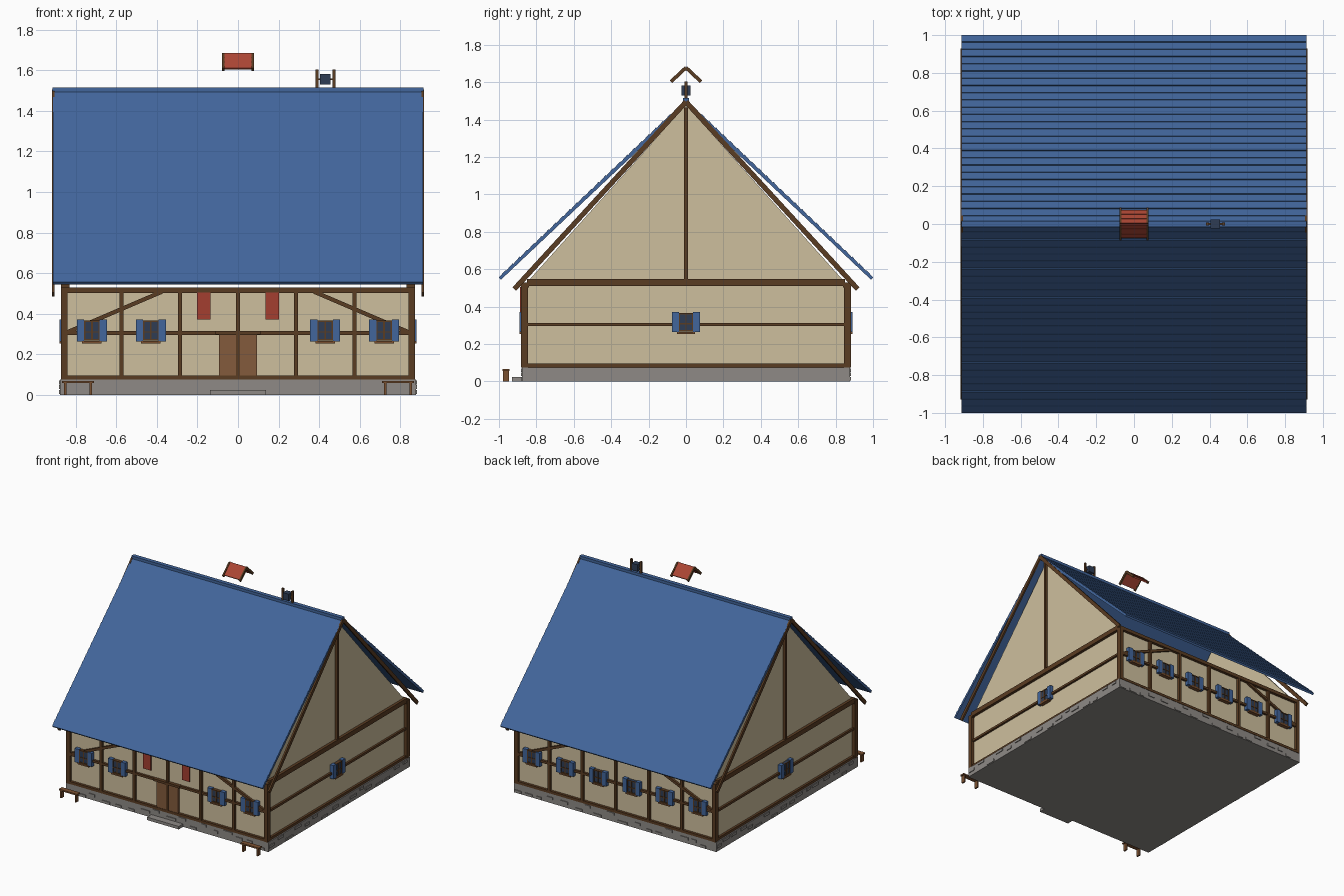
import bpy, bmesh, math, random
from mathutils import Matrix, Vector

if "Cube" in bpy.data.objects:
    bpy.data.objects.remove(bpy.data.objects["Cube"])

random.seed(4)


def mat(name, r, g, b):
    m = bpy.data.materials.new(name)
    lin = [((c / 255 + 0.055) / 1.055) ** 2.4 for c in (r, g, b)]
    m.diffuse_color = (*lin, 1)
    m.use_nodes = True
    m.node_tree.nodes["Principled BSDF"].inputs["Base Color"].default_value = m.diffuse_color
    return m


PLASTER = mat("plaster", 206, 191, 157)
TIMBER = mat("dark timber", 90, 60, 34)
BLUE = mat("roof blue", 66, 102, 156)
GLASS = mat("dark glass", 46, 60, 84)
STONE = mat("stone", 142, 138, 134)
DOOR = mat("door wood", 131, 91, 60)
RED = mat("banner red", 164, 62, 48)
TILE = mat("red tile", 172, 70, 52)
BENCH = mat("bench wood", 122, 80, 48)


def finish(name, bm, m):
    bmesh.ops.recalc_face_normals(bm, faces=bm.faces)
    me = bpy.data.meshes.new(name)
    bm.to_mesh(me)
    bm.free()
    me.materials.append(m)
    ob = bpy.data.objects.new(name, me)
    bpy.context.collection.objects.link(ob)
    return ob


def boxes(name, m, items, M=Matrix()):
    """Boxes given as x0,x1,y0,y1,z0,z1, or as ready-made matrices of a unit cube."""
    bm = bmesh.new()
    for it in items:
        if not isinstance(it, Matrix):
            a, b, c, d, e, f = it
            it = Matrix.Translation(((a + b) / 2, (c + d) / 2, (e + f) / 2)) @ \
                Matrix.Diagonal((b - a, d - c, f - e, 1))
        bmesh.ops.create_cube(bm, size=1, matrix=M @ it)
    return finish(name, bm, m)


def bar(u0, z0, u1, z1, width, y0, y1):
    """Slanting bar in an x-z plane, from y0 to y1."""
    length = math.hypot(u1 - u0, z1 - z0)
    return Matrix.Translation(((u0 + u1) / 2, (y0 + y1) / 2, (z0 + z1) / 2)) @ \
        Matrix.Rotation(-math.atan2(z1 - z0, u1 - u0), 4, 'Y') @ \
        Matrix.Diagonal((length, y1 - y0, width, 1))


def prism(name, m, profile, x0, x1):
    """Extrude a y-z profile along x."""
    bm = bmesh.new()
    f = bm.faces.new([bm.verts.new((x0, y, z)) for y, z in profile])
    r = bmesh.ops.extrude_face_region(bm, geom=[f])
    vs = [g for g in r["geom"] if isinstance(g, bmesh.types.BMVert)]
    bmesh.ops.translate(bm, vec=(x1 - x0, 0, 0), verts=vs)
    return finish(name, bm, m)


def lapped(name, m, eave, ridge, rows, thick, lip, x0, x1):
    """Roof slope whose courses rise slightly toward their upper edge, on both sides."""
    for s, label in ((-1, "front"), (1, "back")):
        e, r = Vector(eave), Vector(ridge)
        d = (r - e).normalized()
        n = Vector((d.y, -d.x))
        pts = [e - n * thick, e]
        for i in range(1, rows + 1):
            p = e.lerp(r, i / rows)
            pts += [p + n * lip, p]
        pts.append(Vector((0, r.y - thick * 1.4)))
        prism(f"{name}_{label}", m, [(s * p.x, p.y) for p in pts], x0, x1)


# Plinth, stones and body
boxes("plinth", STONE, [(-.877, .877, -.877, .877, 0, .075)])
stones = []
for k in range(4):
    R = Matrix.Rotation(k * math.pi / 2, 4, 'Z')
    u = -.87
    while u < .8:
        L = random.uniform(.04, .08)
        z = random.choice((.004, .028, .05))
        stones.append(R @ Matrix.Translation((u + L / 2, -.877, z + .01))
                      @ Matrix.Diagonal((L, .012, .02, 1)))
        u += L + random.uniform(.02, .07)
boxes("plinth_stones", STONE, stones)
boxes("wall_body", PLASTER, [(-.85, .85, -.86, .86, .07, .53)])
boxes("corner_posts", TIMBER, [(sx * .857 - .016, sx * .857 + .016, sy * .863 - .019, sy * .863 + .019, .075, .526)
                               for sx in (-1, 1) for sy in (-1, 1)])


def window(name, u, w, M):
    """Shuttered window on a wall whose plaster face is at local y = -w."""
    z0, z1 = .268, .366
    boxes(name + "_glass", GLASS, [(u - .038, u + .038, -w - .022, -w, z0, z1)], M)
    fr = [(u + x - .004, u + x + .004, -w - .026, -w, z0, z1) for x in (-.036, 0, .036)]
    fr += [(u - .038, u + .038, -w - .0255, -w, z, z + .007) for z in (z0, .306, z1 - .007)]
    boxes(name + "_frame", TIMBER, fr, M)
    boxes(name + "_shutters", BLUE, [(u + s * .056 - .018, u + s * .056 + .018, -w - .029, -w, .264, .371)
                                     for s in (-1, 1)], M)
    boxes(name + "_sill", BENCH, [(u - .048, u + .048, -w - .03, -w, .254, .265)], M)


# Timber frame and windows, wall by wall
for k, side in enumerate(("front", "right", "back", "left")):
    M = Matrix.Rotation(k * math.pi / 2, 4, 'Z')
    long = k % 2 == 0
    w, o = (.86, .88) if long else (.85, .868)
    frame = [(-.85, .85, -o, -w, .075, .095), (-.85, .85, -o + .002, -w, .296, .314)]
    if long:
        frame.append((-.87, .87, -o - .002, -w + .02, .503, .53))
        frame += [(u - .01, u + .01, -o, -w, .08, .52) for u in (-.574, -.287, 0, .287, .574)]
        frame += [bar(s * .85, .305, s * .375, .508, .02, -o + .003, -w) for s in (-1, 1)]
        spots = (-.72, -.43, .43, .72) if k == 0 else (-.72, -.43, -.145, .145, .43, .72)
    else:
        frame.append((-.85, .85, -o - .004, -w + .02, .51, .547))
        frame.append((-.01, .01, -o, -w + .005, .54, 1.465))
        spots = (0,)
    boxes(side + "_timbers", TIMBER, frame, M)
    for i, u in enumerate(spots):
        window(f"{side}_window_{i + 1}", u, w, M)

# Door, lintel, step, banners
boxes("door_leaves", DOOR, [(-.093, -.002, -.877, -.85, .09, .3), (.002, .093, -.877, -.85, .09, .3)])
boxes("door_lintel", TIMBER, [(-.112, .112, -.887, -.85, .297, .315)])
boxes("door_step", STONE, [(-.137, .137, -.93, -.87, 0, .023)])
boxes("banners", RED, [(s * .168 - .033, s * .168 + .033, -.888, -.88, .372, .505) for s in (-1, 1)])

# Benches
for s, label in ((-1, "left"), (1, "right")):
    c = s * .788
    boxes(label + "_bench", BENCH, [(c - .079, c + .079, -.982, -.943, .057, .068)] +
          [(c + t * .063 - .006, c + t * .063 + .006, -.978, -.947, 0, .06) for t in (-1, 1)])

# Gables and bargeboards
RZ = Matrix.Rotation(math.pi / 2, 4, 'Z')
for s, label in ((-1, "left"), (1, "right")):
    prism(label + "_gable", PLASTER, [(-.85, .53), (.85, .53), (0, 1.478)], s * .85, s * .835)
    a, b = sorted((-s * .905, -s * .918))
    boxes(label + "_bargeboards", TIMBER,
          [bar(t * .918, .494, 0, 1.495, .027, a, b) for t in (-1, 1)], RZ)

# Main roof with lapped courses and ridge cap
lapped("roof", BLUE, (1.0, .556), (.004, 1.5), 26, .016, .005, -.912, .912)
boxes("ridge_cap", BLUE, [(-.914, .914, -.016, .016, 1.488, 1.515)])

# Small red tiled cap floating over the ridge
lapped("cap", TILE, (.075, 1.612), (.002, 1.682), 3, .012, .003, -.072, .072)
boxes("cap_edges", TIMBER, [bar(t * .08, 1.603, 0, 1.678, .019, x - .006, x + .006)
                            for t in (-1, 1) for x in (-.072, .072)], RZ)

# Ridge lantern between two posts
boxes("lantern_posts", TIMBER, [(x - .007, x + .007, -.008, .008, 1.505, 1.604) for x in (.389, .474)])
boxes("lantern_axle", TIMBER, [(.389, .474, -.004, .004, 1.551, 1.559)])
boxes("lantern_body", GLASS, [(.405, .456, -.023, .023, 1.53, 1.582)])
